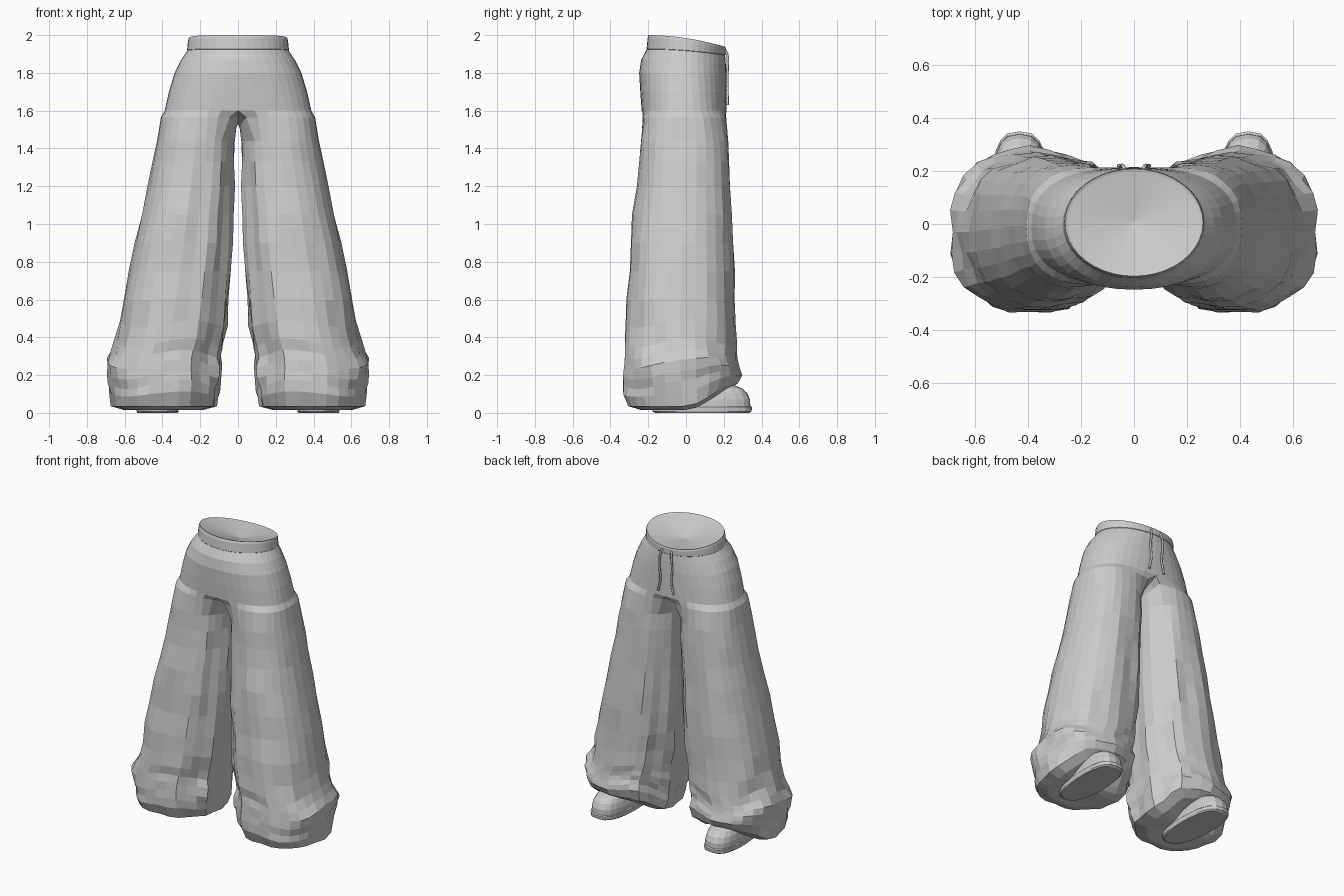
import bpy, bmesh, math, random
from math import sin, cos, pi

if "Cube" in bpy.data.objects:
    bpy.data.objects.remove(bpy.data.objects["Cube"])

random.seed(4)
N, H = 28, 10          # verts per leg ring; outer arc runs -H..H


def spow(v, p):
    return math.copysign(abs(v) ** p, v)


def smooth(a, b, v):
    t = max(0, min(1, (v - a) / (b - a)))
    return t * t * (3 - 2 * t)


def add_mirror(ob):
    m = ob.modifiers.new("mirror", 'MIRROR')
    m.use_clip = True
    m.merge_threshold = 0.0005


def finish(name, bm):
    bmesh.ops.recalc_face_normals(bm, faces=bm.faces)
    me = bpy.data.meshes.new(name)
    bm.to_mesh(me)
    bm.free()
    ob = bpy.data.objects.new(name, me)
    bpy.context.collection.objects.link(ob)
    add_mirror(ob)


def bridge(bm, a, b, closed=True):
    n = len(a)
    for i in range(n if closed else n - 1):
        j = (i + 1) % n
        bm.faces.new((a[i], a[j], b[j], b[i]))


def fan(bm, ring, centre, closed=True):
    c = bm.verts.new(centre)
    n = len(ring)
    for i in range(n if closed else n - 1):
        bm.faces.new((ring[i], ring[(i + 1) % n], c))


def leg_ring(bm, z, xi, xo, yf, yb):
    """One leg section with wrinkles; the hem is lifted over the shoe."""
    cx, cy, rx, ry = (xi + xo) / 2, (yf + yb) / 2, (xo - xi) / 2, (yb - yf) / 2
    ring = []
    cuff = 1 - smooth(0.35, 0.7, z)
    for i in range(-H, N - H):
        t = 2 * pi * i / N
        inner = 0.5 - 0.5 * cos(t)
        k = 1 + random.uniform(-0.018, 0.015)
        # long folds down the inner leg, slanting folds round the cuff
        k += 0.04 * inner * sin(9 * t + 2 * z) * (1 - smooth(1.2, 1.5, z))
        k += 0.03 * cuff * sin(4 * t + 20 * z + 2 * sin(2 * t))
        x = cx + rx * k * spow(cos(t), 0.88)
        y = cy + ry * k * spow(sin(t), 0.88)
        dz = 0.12 * smooth(0.0, 0.27, y) * (1 - smooth(0.03, 0.4, z))
        dz += 0.025 * cuff * smooth(0.05, 0.14, z) * sin(3 * t + 1)
        ring.append(bm.verts.new((max(x, 0.012), y, z + dz)))
    return ring


def hip_ring(bm, z, rx, yf, yb, p, slope=None):
    """Half section of the hips, from front centre round to back centre."""
    cy, ry, ring = (yf + yb) / 2, (yb - yf) / 2, []
    if slope is None:
        slope = 0.03 * smooth(1.65, 1.93, z)
    for i in range(-H, H + 1):
        t = pi / 2 * i / H
        x = 0 if abs(i) == H else rx * spow(cos(t), p)
        y = cy + ry * spow(sin(t), p)
        tilt = slope * max(0, (y + 0.2) / 0.4) ** 1.9
        ring.append(bm.verts.new((x, y, z - tilt)))
    return ring


# Trousers: flared legs, gathered cuffs, hips
LEG = [  # z, inner x, outer x, front y, back y
    (0.015, 0.19, 0.60, -0.24, 0.22), (0.035, 0.115, 0.665, -0.30, 0.265),
    (0.10, 0.105, 0.68, -0.33, 0.285), (0.15, 0.10, 0.685, -0.335, 0.285),
    (0.20, 0.095, 0.695, -0.342, 0.285), (0.26, 0.09, 0.695, -0.337, 0.275),
    (0.31, 0.09, 0.67, -0.325, 0.265), (0.37, 0.08, 0.645, -0.32, 0.26),
    (0.47, 0.065, 0.625, -0.32, 0.26), (0.60, 0.05, 0.605, -0.315, 0.26),
    (0.75, 0.04, 0.575, -0.30, 0.255), (0.90, 0.03, 0.545, -0.293, 0.25),
    (1.05, 0.028, 0.51, -0.28, 0.245), (1.20, 0.022, 0.477, -0.255, 0.235),
    (1.33, 0.02, 0.45, -0.245, 0.23), (1.44, 0.018, 0.428, -0.239, 0.224)]
HIPS = [  # z, half width, front y, back y, roundness
    (1.60, 0.388, -0.235, 0.215, 0.8), (1.70, 0.366, -0.242, 0.214, 0.85),
    (1.80, 0.337, -0.248, 0.213, 0.9), (1.87, 0.304, -0.237, 0.211, 0.95),
    (1.925, 0.268, -0.208, 0.207, 1.0)]

bm = bmesh.new()
rings = [leg_ring(bm, *r) for r in LEG]
fan(bm, rings[0], (0.41, -0.02, 0.05))
hips = [hip_ring(bm, *r) for r in HIPS]
seam = []                                   # crotch seam on the mirror plane
for k in range(1, N - 2 * H):
    u = k / (N - 2 * H)
    seam.append(bm.verts.new((0, 0.215 - 0.45 * u, 1.6 - 0.07 * sin(pi * u))))
crotch = hips[0] + seam
arch = []                                   # extra ring rounds the crotch arch
for a, b in zip(rings[-1], crotch):
    p = a.co.lerp(b.co, 0.5)
    p.z = a.co.z + 0.78 * (b.co.z - a.co.z)
    arch.append(bm.verts.new(p))
rings += [arch, crotch]
for a, b in zip(rings, rings[1:]):
    bridge(bm, a, b)
for a, b in zip(hips, hips[1:]):
    bridge(bm, a, b, False)
finish("trousers", bm)

# Waistband with a dished closing surface
bm = bmesh.new()
band = [hip_ring(bm, *r) for r in (
    (1.92, 0.264, -0.203, 0.203, 1, 0.03), (1.927, 0.27, -0.209, 0.21, 1, 0.03),
    (1.985, 0.265, -0.203, 0.211, 1, 0.055), (2.0, 0.261, -0.197, 0.208, 1, 0.06),
    (1.995, 0.252, -0.188, 0.198, 1, 0.06))]
for a, b in zip(band, band[1:]):
    bridge(bm, a, b, False)
fan(bm, band[-1], (0, 0.01, 1.92), False)
finish("waistband", bm)


# Shoes: sole and rounded upper stacked from one outline
def shoe_part(name, levels, top):
    bm = bmesh.new()
    rings = []
    for z, s in levels:
        ring = []
        for i in range(24):
            t = 2 * pi * i / 24
            w = 0.112 + 0.008 * sin(t)
            x, y = w * s * spow(cos(t), 0.7), 0.265 * s * spow(sin(t), 0.95)
            ring.append(bm.verts.new((0.425 + x + 0.03 * y, 0.085 + y, z)))
        rings.append(ring)
    for a, b in zip(rings, rings[1:]):
        bridge(bm, a, b)
    bm.faces.new(rings[0])
    fan(bm, rings[-1], (0.425, 0.085, top))
    finish(name, bm)


shoe_part("shoe_sole", [(0, 0.94), (0.008, 0.99), (0.03, 1.0), (0.035, 0.97)], 0.035)
shoe_part("shoe_upper", [(0.03, 0.965), (0.07, 0.96), (0.105, 0.9),
                         (0.13, 0.8), (0.148, 0.62)], 0.16)

# Drawstrings hanging from the waistband
cu = bpy.data.curves.new("drawstring", 'CURVE')
cu.dimensions = '3D'
cu.bevel_depth, cu.bevel_resolution, cu.resolution_u = 0.007, 1, 4
cu.use_fill_caps = True
pts = [(0.035, 0.205, 1.92), (0.04, 0.217, 1.90), (0.048, 0.219, 1.80),
       (0.042, 0.219, 1.72), (0.058, 0.22, 1.63)]
sp = cu.splines.new('BEZIER')
sp.bezier_points.add(len(pts) - 1)
for bp, p in zip(sp.bezier_points, pts):
    bp.co = p
    bp.handle_left_type = bp.handle_right_type = 'AUTO'
string = bpy.data.objects.new("drawstring", cu)
bpy.context.collection.objects.link(string)
add_mirror(string)
